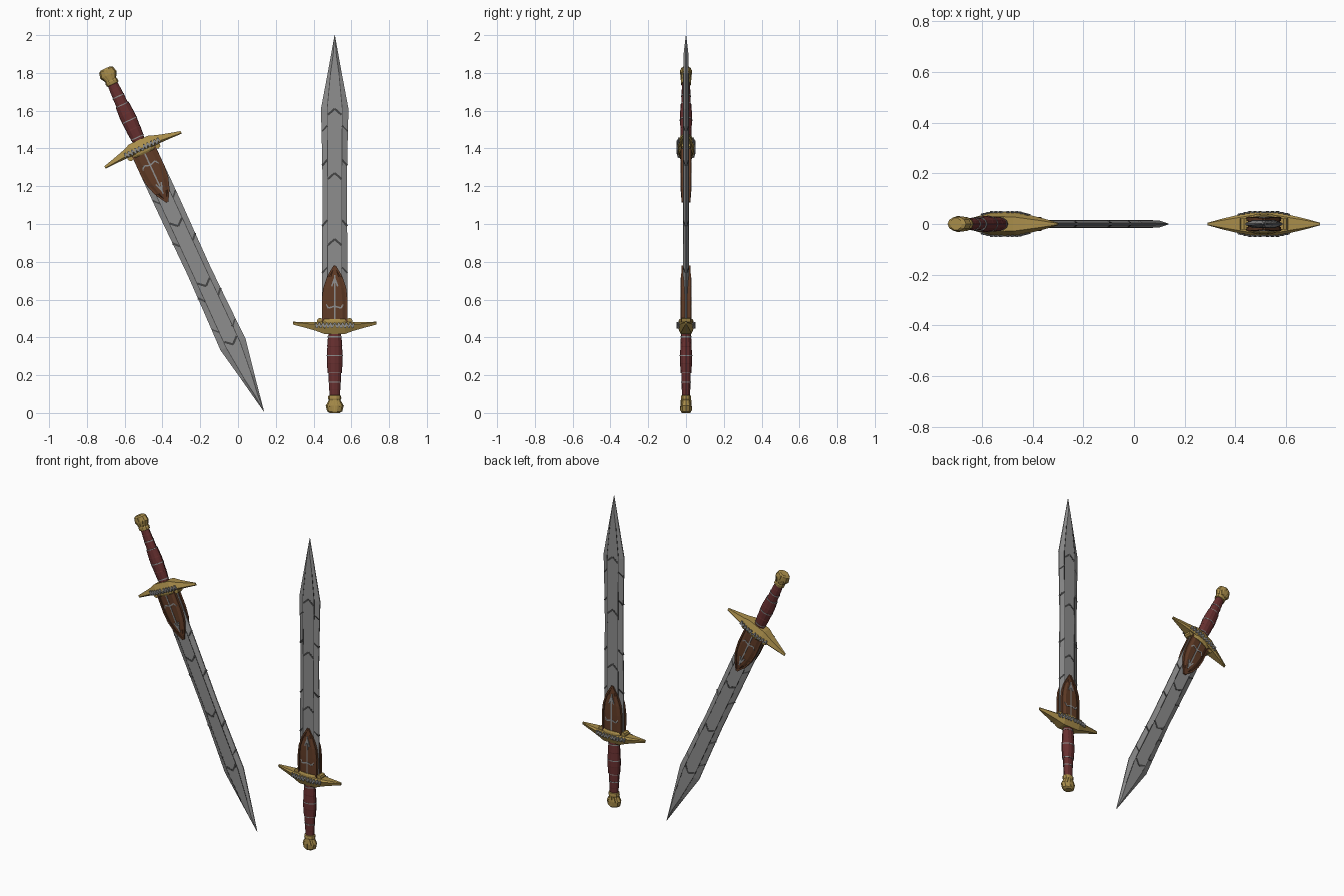
import bpy, bmesh, math
from mathutils import Matrix, Vector

if "Cube" in bpy.data.objects:
    bpy.data.objects.remove(bpy.data.objects["Cube"])


def mat(name, col):
    m = bpy.data.materials.new(name)
    m.diffuse_color = (*col, 1)
    m.use_nodes = True
    m.node_tree.nodes["Principled BSDF"].inputs["Base Color"].default_value = m.diffuse_color
    return m


GOLD = mat("gold", (0.40, 0.27, 0.07))
RED = mat("red_grip", (0.14, 0.03, 0.03))
LEATHER = mat("brown_leather", (0.12, 0.045, 0.02))
DARK = mat("dark_groove", (0.06, 0.06, 0.06))
STEEL = mat("steel", (0.27, 0.27, 0.27))
PARTS = []


def finish(bm, name, material):
    bmesh.ops.recalc_face_normals(bm, faces=bm.faces)
    me = bpy.data.meshes.new(name)
    bm.to_mesh(me)
    bm.free()
    me.materials.append(material)
    PARTS.append((name, me))


def loft(name, rings, material):
    """Skin a list of equal-length closed sections and cap the ends."""
    bm = bmesh.new()
    vs = [[bm.verts.new(p) for p in r] for r in rings]
    for a, b in zip(vs, vs[1:]):
        for i in range(len(a)):
            j = (i + 1) % len(a)
            bm.faces.new((a[i], a[j], b[j], b[i]))
    bm.faces.new(vs[0])
    bm.faces.new(vs[-1])
    finish(bm, name, material)


def oval(z, rx, ry, n=12):
    return [(rx * math.cos(2 * math.pi * i / n), ry * math.sin(2 * math.pi * i / n), z)
            for i in range(n)]


def slab(z, rx, flat, ry, e):
    """Flattened eight-sided section: half width, flat half width, half depth, edge."""
    return [(rx, e, z), (flat, ry, z), (-flat, ry, z), (-rx, e, z),
            (-rx, -e, z), (-flat, -ry, z), (flat, -ry, z), (rx, -e, z)]


def bars(name, lines, w, t, material):
    """Thin strips along 3D segments, copied to the four mirrored quadrants."""
    bm = bmesh.new()
    done = set()
    for p, q in lines:
        for sx in (1, -1):
            for sy in (1, -1):
                a = Vector((p[0] * sx, p[1] * sy, p[2]))
                b = Vector((q[0] * sx, q[1] * sy, q[2]))
                key = (tuple(round(c + 0.0, 4) for c in a), tuple(round(c + 0.0, 4) for c in b))
                if key in done:
                    continue
                done.add(key)
                d = (b - a).normalized()
                s = d.cross(Vector((0, 1, 0))).normalized()
                n = s.cross(d).normalized()
                m = Matrix((s * w, d * (b - a).length, n * t)).transposed().to_4x4()
                m.translation = (a + b) / 2
                bmesh.ops.create_cube(bm, size=1, matrix=m)
    finish(bm, name, material)


# Blade: bevelled, slightly waisted, with a long point
loft("blade", [slab(*r) for r in (
    (0.46, .068, .040, .015, .003), (0.80, .068, .039, .015, .003),
    (1.18, .064, .037, .015, .003), (1.40, .068, .038, .015, .003),
    (1.61, .073, .040, .015, .003), (1.80, .037, .022, .014, .003),
    (1.90, .019, .008, .013, .002), (2.0, .001, .0005, .0008, .0004))], STEEL)

# Engraved lines on the blade: borders, chevrons and edge ticks
lines = [((.038, .015, .6), (.037, .015, 1.18)), ((.037, .015, 1.18), (.040, .015, 1.61)),
         ((.040, .015, 1.61), (.022, .014, 1.80))]
bars("blade_borders", lines, .004, .002, DARK)
lines = [((0, .015, z), (.036, .015, z - .032)) for z in (.92, 1.27, 1.61)]
lines += [((.038, .015, z), (.066, .004, z - .03)) for z in (.77, 1.02, 1.34, 1.52)]
bars("blade_chevrons", lines, .011, .002, DARK)

# Leather sheath mouth around the blade base, with a raised rim
loft("leather_cover", [slab(*r) for r in (
    (.46, .062, .040, .028, .017), (.60, .063, .040, .028, .017),
    (.66, .056, .034, .027, .017), (.72, .036, .020, .024, .016),
    (.78, .003, .002, .018, .012))], LEATHER)
rim = [((.062, .019, .48), (.063, .019, .60)), ((.063, .019, .60), (.056, .019, .66)),
       ((.056, .019, .66), (.036, .018, .72)), ((.036, .018, .72), (.002, .015, .778))]
bars("leather_rim", rim, .010, .016, LEATHER)

# Silver emblem on the leather
bars("emblem", [((0, .028, .49), (0, .028, .67)), ((0, .028, .67), (0, .025, .73)),
                ((0, .028, .565), (.034, .028, .555)), ((.034, .028, .555), (.044, .025, .575)),
                ((0, .026, .715), (.016, .028, .67))], .008, .004, STEEL)

# Crossguard: flat toward the blade, sloped toward the grip, pointed ends
half = [(0, .048, .48, .418), (.055, .047, .48, .418), (.10, .036, .48, .435),
        (.16, .022, .481, .452), (.222, .005, .483, .468)]
secs = [(-x, y, t, b) for x, y, t, b in half[:0:-1]] + half
loft("crossguard", [[(x, y * .7, t), (x, y, t - (t - b) * .25), (x, y * .6, b),
                     (x, -y * .6, b), (x, -y, t - (t - b) * .25), (x, -y * .7, t)]
                    for x, y, t, b in secs], GOLD)

# Collar and scrolls on top of the guard
loft("guard_collar", [oval(.475, .092, .040, 16), oval(.488, .085, .039, 16),
                      oval(.497, .070, .034, 16)], GOLD)
bm = bmesh.new()
for sx in (1, -1):
    m = Matrix.Translation((.078 * sx, 0, .486)) @ Matrix.Rotation(math.pi / 2, 4, 'X')
    bmesh.ops.create_cone(bm, cap_ends=True, segments=8, radius1=.017, radius2=.017,
                          depth=.045, matrix=m)
finish(bm, "guard_scrolls", GOLD)

# Silver filigree on the guard faces
fil = [((x, .0465 - .22 * max(0, x - .055), .478), (x + .016, .0475 - .22 * max(0, x - .04), .45))
       for x in (0, .02, .04, .06, .08)]
fil += [((x + .016, .0475 - .22 * max(0, x - .04), .45),
         (x + .02, .0455 - .22 * max(0, x - .035), .476)) for x in (0, .02, .04, .06, .08)]
bars("guard_filigree", fil, .008, .006, STEEL)

# Grip: stepped leather wraps
rings = []
for z0, z1, r0, r1 in ((.42, .405, .033, .035), (.40, .355, .036, .040), (.35, .305, .039, .042),
                       (.30, .265, .042, .042), (.26, .215, .041, .038), (.21, .165, .033, .032),
                       (.16, .125, .031, .030), (.12, .08, .029, .027)):
    rings += [oval(z0, r0, r0 * .76), oval(z1, r1, r1 * .76)]
loft("grip", rings, RED)

# Thin wire bands on the grip
for i, (z, r) in enumerate(((.303, .0432), (.213, .0375), (.163, .0335), (.403, .0370))):
    loft("grip_wire_%d" % (i + 1), [oval(z - .003, r, r * .77), oval(z + .003, r, r * .77)], STEEL)

# Pommel: flared cap with neck ring and ribs
loft("pommel", [oval(z, rx, ry, 10) for z, rx, ry in (
    (0, .026, .024), (.008, .040, .029), (.038, .048, .031), (.068, .031, .027),
    (.076, .035, .029), (.092, .034, .027), (.094, .026, .02))], GOLD)
bars("pommel_ribs", [((0, .030, .01), (0, .0265, .068)),
                     ((.026, .026, .035), (.014, .024, .068))], .005, .004, GOLD)

# Place both swords: one upright, one leaning point down
PLACES = {"upright": Matrix.Translation((.512, 0, 0)),
          "leaning": Matrix.Translation((-.702, 0, 1.824))
          @ Matrix.Rotation(math.radians(155.2), 4, 'Y')}
for label, m in PLACES.items():
    for name, me in PARTS:
        ob = bpy.data.objects.new(label + "_" + name, me)
        ob.matrix_world = m
        bpy.context.collection.objects.link(ob)
